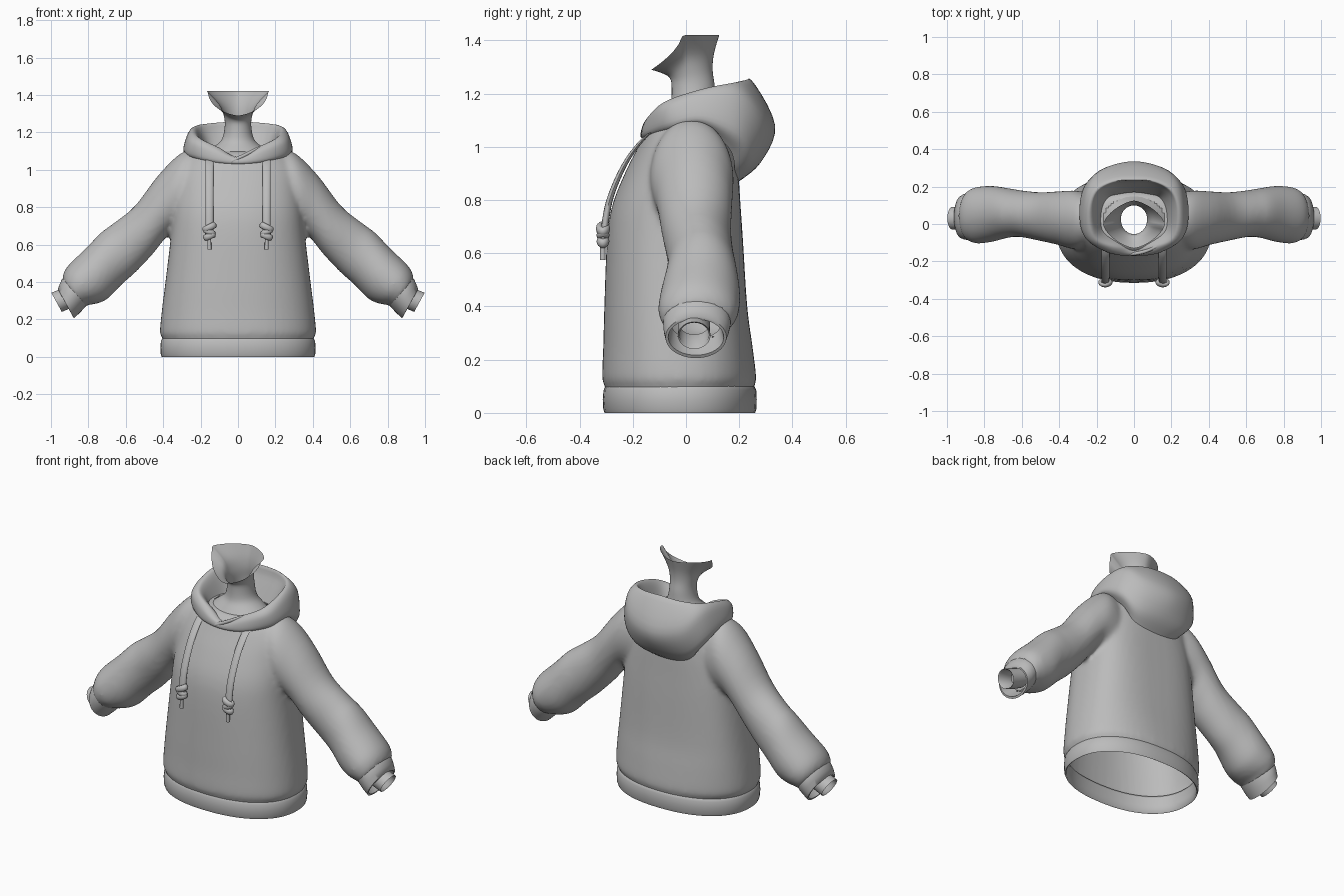
import bpy, bmesh, math
from mathutils import Vector, Matrix

if "Cube" in bpy.data.objects:
    bpy.data.objects.remove(bpy.data.objects["Cube"])

grey = bpy.data.materials.new("plain_grey")
grey.diffuse_color = (0.5, 0.5, 0.5, 1)
grey.use_nodes = True
grey.node_tree.nodes["Principled BSDF"].inputs["Base Color"].default_value = grey.diffuse_color


def finish(name, bm, angle=50):
    bmesh.ops.recalc_face_normals(bm, faces=bm.faces)
    me = bpy.data.meshes.new(name)
    bm.to_mesh(me)
    bm.free()
    me.materials.append(grey)
    me.shade_smooth()
    me.set_sharp_from_angle(angle=math.radians(angle))
    ob = bpy.data.objects.new(name, me)
    bpy.context.collection.objects.link(ob)
    return ob


def spline(rows, n, closed=False):
    """Catmull-Rom interpolation between rows of points."""
    k, out = len(rows), []
    for i in range(k if closed else k - 1):
        if closed:
            q = [rows[(i + j) % k] for j in (-1, 0, 1, 2)]
        else:
            q = [rows[min(max(i + j, 0), k - 1)] for j in (-1, 0, 1, 2)]
        for s in range(n):
            t = s / n
            out.append([0.5 * (2 * b + (c - a) * t + (2 * a - 5 * b + 4 * c - d) * t * t
                               + (3 * b - a - 3 * c + d) * t ** 3) for a, b, c, d in zip(*q)])
    if not closed:
        out.append(rows[-1])
    return out


def loft(bm, rows, wrap_rows=False, wrap_cols=True, caps=False):
    v = [[bm.verts.new(p) for p in r] for r in rows]
    n, m = len(v), len(v[0])
    for i in range(n if wrap_rows else n - 1):
        for j in range(m if wrap_cols else m - 1):
            a, b = v[i], v[(i + 1) % n]
            bm.faces.new((a[j], a[(j + 1) % m], b[(j + 1) % m], b[j]))
    if caps:
        bm.faces.new(v[0])
        bm.faces.new(v[-1])


def flat_ring(z, rx, yf, yb, drop=0.0, power=2.0, back=None, n=56):
    """Horizontal ring; drop lowers its front, back squares off its rear half."""
    pts = []
    for i in range(n):
        a = 2 * math.pi * i / n
        s, c = math.sin(a), math.cos(a)
        e = 2 / (back if back and c < 0 else power)
        x = rx * math.copysign(abs(s) ** e, s)
        y = (yf + yb) / 2 - (yb - yf) / 2 * math.copysign(abs(c) ** e, c)
        pts.append(Vector((x, y, z - drop * max(0, (c - .15) / .85) ** .75)))
    return pts


def arm_ring(side, tx, tz, bx, bz, yf, yb, n=40):
    """Ring across the arm between a top and a bottom point."""
    top, bot = Vector((side * tx, 0, tz)), Vector((side * bx, 0, bz))
    mid, half = (top + bot) / 2, (top - bot) / 2
    return [mid + half * math.cos(a) + Vector((0, (yf + yb) / 2 + (yb - yf) / 2 * math.sin(a), 0))
            for a in (2 * math.pi * i / n for i in range(n))]


# Torso and sleeves, fused into one soft shell
bm = bmesh.new()
torso = [(.06, .397, -.30, .253, 2.2), (.10, .403, -.303, .255, 2.2), (.13, .417, -.315, .264, 2.3),
         (.25, .407, -.311, .25, 2.5), (.40, .388, -.307, .23, 2.8), (.65, .358, -.297, .214, 3.1),
         (.78, .347, -.277, .205, 3.1), (.90, .335, -.23, .197, 2.8), (1.0, .32, -.18, .185, 2.4),
         (1.07, .27, -.142, .168, 2.2), (1.10, .20, -.10, .14, 2.2)]
loft(bm, spline([flat_ring(*t[:4], power=2.25, back=t[4]) for t in torso], 4), caps=True)
sleeve = [(.18, 1.10, .15, .64, -.11, .15), (.29, 1.098, .33, .68, -.135, .178),
          (.42, .978, .39, .632, -.112, .175), (.55, .808, .455, .55, -.09, .17),
          (.66, .718, .55, .45, -.07, .18), (.735, .662, .62, .388, -.074, .192),
          (.815, .578, .70, .308, -.095, .204), (.90, .497, .765, .282, -.105, .199),
          (.932, .45, .80, .278, -.096, .186), (.94, .41, .825, .262, -.086, .166)]
for side in (1, -1):
    loft(bm, spline([arm_ring(side, *s) for s in sleeve], 4), caps=True)
raw = finish("fused_helper", bm)
mod = raw.modifiers.new("remesh", 'REMESH')
mod.mode, mod.voxel_size = 'VOXEL', 0.013
mod = raw.modifiers.new("smooth", 'SMOOTH')
mod.factor, mod.iterations = 0.5, 8
fused = bpy.data.meshes.new_from_object(raw.evaluated_get(bpy.context.evaluated_depsgraph_get()))
bm = bmesh.new()
bm.from_mesh(fused)
bpy.data.objects.remove(raw)
bm.normal_update()


def is_opening(f):
    """Bottom, neck hole and sleeve ends."""
    c, n = f.calc_center_median(), f.normal
    return (c.z < 0.095
            or c.z > 1.0 and (c.x / .16) ** 2 + ((c.y - .035) / .11) ** 2 < 1
            or abs(c.x) > .84 and abs(n.x) * .8 - n.z * .6 > .85)


bmesh.ops.delete(bm, geom=[f for f in bm.faces if is_opening(f)], context='FACES')
finish("torso_and_sleeves", bm, 80)

# Hem band: a soft roll with a thin open rim
bm = bmesh.new()
hem = [(.108, .397, -.296, .248), (.098, .405, -.304, .258),
       (.085, .412, -.31, .264), (.05, .415, -.313, .266), (.015, .413, -.311, .265),
       (0, .408, -.306, .26), (.004, .401, -.30, .254), (.05, .402, -.30, .254),
       (.10, .397, -.296, .248)]
loft(bm, [flat_ring(*h, power=2.25) for h in hem])
finish("hem_band", bm, 70)

# Cuffs and the open wrist tubes inside them
cuff = [(.925, .43, .81, .275, -.085, .165), (.941, .415, .824, .258, -.086, .168),
        (.953, .39, .847, .234, -.084, .162), (.963, .362, .877, .206, -.077, .152),
        (.958, .352, .884, .217, -.067, .142), (.93, .36, .86, .236, -.062, .137),
        (.89, .385, .82, .28, -.055, .13)]
wrist = [(.90, .382, .84, .288, -.03, .09), (.95, .362, .89, .262, -.03, .09),
         (.998, .342, .942, .24, -.03, .092), (.99, .339, .94, .247, -.024, .086),
         (.90, .37, .85, .295, -.024, .086)]
for side, tag in ((1, "left"), (-1, "right")):
    for name, rings in (("cuff_", cuff), ("wrist_", wrist)):
        bm = bmesh.new()
        loft(bm, [arm_ring(side, *r) for r in rings])
        finish(name + tag, bm)

# Hood: half the profiles from front to back, each from lower edge over the rim to the inside
hood = [
    [(0, -.14, 1.02), (0, -.168, 1.035), (0, -.165, 1.06), (0, -.145, 1.068), (0, -.12, 1.06), (0, -.09, 1.03)],
    [(.13, -.12, 1.03), (.14, -.15, 1.05), (.13, -.15, 1.10), (.11, -.13, 1.12), (.09, -.108, 1.105), (.08, -.07, 1.05)],
    [(.23, -.04, 1.055), (.262, -.065, 1.08), (.25, -.08, 1.145), (.215, -.075, 1.172), (.19, -.055, 1.15), (.16, -.03, 1.08)],
    [(.26, .06, 1.075), (.292, .06, 1.105), (.272, .06, 1.185), (.242, .06, 1.217), (.212, .06, 1.19), (.17, .06, 1.085)],
    [(.225, .165, .99), (.265, .2, 1.045), (.245, .205, 1.185), (.208, .175, 1.24), (.185, .16, 1.2), (.14, .14, 1.08)],
    [(.14, .185, .89), (.172, .255, .955), (.165, .295, 1.11), (.118, .232, 1.248), (.108, .21, 1.2), (.08, .16, 1.08)],
    [(0, .185, .86), (0, .28, .94), (0, .335, 1.08), (0, .245, 1.252), (0, .22, 1.2), (0, .17, 1.08)]]
half = [[Vector(p) for p in prof] for prof in hood]
full = half + [[Vector((-p.x, p.y, p.z)) for p in prof] for prof in half[5:0:-1]]
rows = spline(full, 6, closed=True)
rows = [[p[0] for p in spline([[q] for q in r], 5)] for r in rows]
bm = bmesh.new()
loft(bm, rows, wrap_rows=True, wrap_cols=False)
finish("hood", bm, 80)

# Crossed collar lip at the front of the hood
bm = bmesh.new()
lip = [(-.035, -.162, 1.045), (.02, -.156, 1.07), (.07, -.143, 1.095), (.12, -.12, 1.118)]
path = [p[0] for p in spline([[Vector(p)] for p in lip], 5)]
loft(bm, [[p + Vector((0, .010 * math.cos(a), .012 * math.sin(a)))
           for a in (2 * math.pi * i / 10 for i in range(10))] for p in path], caps=True)
finish("collar_lip", bm)

# Neck flaring into an open, slanted top
bm = bmesh.new()
neck = [(1.07, .20, -.12, .16), (1.115, .14, -.085, .135), (1.16, .088, -.058, .115),
        (1.23, .071, -.054, .108), (1.29, .076, -.062, .10, .03, 1.9),
        (1.35, .10, -.085, .105, .075, 1.75), (1.42, .165, -.13, .125, .13, 1.5)]
loft(bm, spline([flat_ring(*r, n=40) for r in neck], 4))
finish("neck", bm, 80)

# Drawstrings with knots and tips
for side, tag in ((1, "left"), (-1, "right")):
    bm = bmesh.new()
    cord = [(-.13, 1.055), (-.165, 1.025), (-.215, .96), (-.257, .88), (-.29, .79), (-.307, .69)]
    path = [p[0] for p in spline([[Vector((side * .153, y, z))] for y, z in cord], 5)]
    loft(bm, [[p + Vector((.022 * math.cos(a), .014 * math.sin(a), .006 * math.sin(a)))
               for a in (2 * math.pi * i / 12 for i in range(12))] for p in path], caps=True)
    finish("drawstring_" + tag, bm)

    bm = bmesh.new()
    for z, tilt, big in ((.692, .45, .026), (.668, -.5, .021), (.645, .4, .021)):
        m = Matrix.Translation((side * .153, -.312, z)) @ Matrix.Rotation(side * tilt, 4, 'Y')
        loft(bm, [[m @ Vector(((big + .014 * math.cos(b)) * math.cos(a),
                               (big * .5 + .014 * math.cos(b)) * math.sin(a), .018 * math.sin(b)))
                   for b in (2 * math.pi * j / 10 for j in range(10))]
                  for a in (2 * math.pi * i / 20 for i in range(20))], wrap_rows=True)
    bmesh.ops.create_uvsphere(bm, u_segments=12, v_segments=8, radius=1, matrix=Matrix.Translation(
        (side * .153, -.312, .668)) @ Matrix.Diagonal((.024, .016, .042, 1)))
    finish("knot_" + tag, bm)

    bm = bmesh.new()
    bmesh.ops.create_cone(bm, cap_ends=True, segments=12, radius1=.011, radius2=.009, depth=.07,
                          matrix=Matrix.Translation((side * .153, -.313, .61)))
    finish("drawstring_tip_" + tag, bm)
